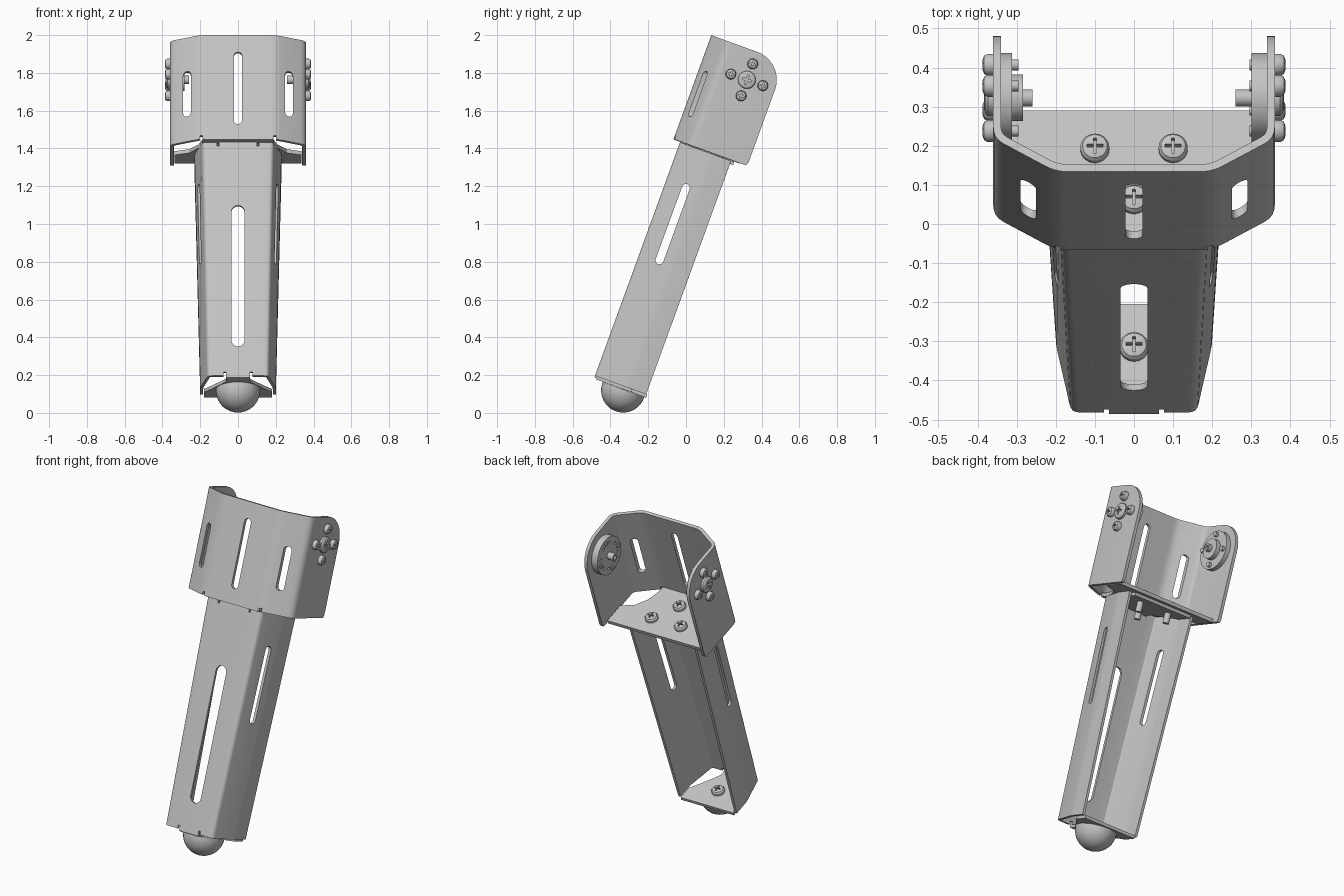
import bpy, bmesh, math
from mathutils import Matrix, Vector

cube = bpy.data.objects.get("Cube")
if cube:
    bpy.data.objects.remove(cube, do_unlink=True)

TILT = Matrix.Rotation(math.radians(-20), 4, 'X')
parts = []

steel = bpy.data.materials.new("light_grey_metal")
steel.use_nodes = True
GREY = (0.55, 0.55, 0.55, 1)
steel.diffuse_color = GREY
steel.node_tree.nodes["Principled BSDF"].inputs["Base Color"].default_value = GREY


def make(name, bm, keep=True):
    bmesh.ops.recalc_face_normals(bm, faces=bm.faces)
    mesh = bpy.data.meshes.new(name)
    bm.to_mesh(mesh)
    bm.free()
    mesh.materials.append(steel)
    ob = bpy.data.objects.new(name, mesh)
    bpy.context.collection.objects.link(ob)
    if keep:
        parts.append(ob)
    return ob


def apply(ob, mod):
    bpy.context.view_layer.objects.active = ob
    bpy.ops.object.modifier_apply(modifier=mod.name)


def boolean(ob, cutter, operation='DIFFERENCE'):
    mod = ob.modifiers.new("cut", 'BOOLEAN')
    mod.operation = operation
    mod.object = cutter
    mod.solver = 'EXACT'
    apply(ob, mod)
    bpy.data.objects.remove(cutter, do_unlink=True)


def prism(name, pts, axis, a, b, keep=True):
    """Extrude a 2D outline along an axis from a to b."""
    place = {'x': lambda p, t: (t, p[0], p[1]),
             'y': lambda p, t: (p[0], t, p[1]),
             'z': lambda p, t: (p[0], p[1], t)}[axis]
    bm = bmesh.new()
    lo = [bm.verts.new(place(p, a)) for p in pts]
    hi = [bm.verts.new(place(p, b)) for p in pts]
    bm.faces.new(lo)
    bm.faces.new(hi)
    for i in range(len(pts)):
        j = (i + 1) % len(pts)
        bm.faces.new((lo[i], lo[j], hi[j], hi[i]))
    return make(name, bm, keep)


def arc(cx, cy, r, start, end, n=8):
    angles = [math.radians(start + (end - start) * i / n) for i in range(n + 1)]
    return [(cx + r * math.cos(t), cy + r * math.sin(t)) for t in angles]


def slot(ob, c, low, high, r, axis, a, b):
    """Cut a round-ended slot."""
    pts = arc(c, high - r, r, 0, 180) + arc(c, low + r, r, 180, 360)
    boolean(ob, prism("slot_cutter", pts, axis, a, b, False))


def notch(ob, u, w, front):
    """Cut a bend relief into the front wall."""
    pts = [(u - .007, w - .02), (u + .007, w - .02), (u + .007, w + .02), (u - .007, w + .02)]
    boolean(ob, prism("notch_cutter", pts, 'y', front - .05, front + .05, False))


def mirrored(half):
    """Complete a right half outline with its mirror image."""
    return half + [(-x, y) for x, y in reversed(half)]


def rounded(pts, r):
    """Replace the inner corners of a path with small bends."""
    pts = [Vector(p) for p in pts]
    out = [pts[0]]
    for a, b, c in zip(pts, pts[1:], pts[2:]):
        p, q = b + (a - b).normalized() * r, b + (c - b).normalized() * r
        out += [p * (1 - t) ** 2 + b * 2 * t * (1 - t) + q * t * t
                for t in (0, .25, .5, .75, 1)]
    return out + [pts[-1]]


def bent_sheet(name, low, high, w0, w1, thick, r):
    """Folded sheet metal between a bottom and a top section."""
    bm = bmesh.new()
    lo = [bm.verts.new((p.x, p.y, w0)) for p in rounded(mirrored(low), r)]
    hi = [bm.verts.new((p.x, p.y, w1)) for p in rounded(mirrored(high), r)]
    for i in range(len(lo) - 1):
        bm.faces.new((lo[i], lo[i + 1], hi[i + 1], hi[i]))
    bmesh.ops.recalc_face_normals(bm, faces=bm.faces)
    mid = min(bm.faces, key=lambda f: f.calc_center_median().y)
    if mid.normal.y > 0:
        bmesh.ops.reverse_faces(bm, faces=bm.faces)
    mesh = bpy.data.meshes.new(name)
    bm.to_mesh(mesh)
    bm.free()
    mesh.materials.append(steel)
    ob = bpy.data.objects.new(name, mesh)
    bpy.context.collection.objects.link(ob)
    parts.append(ob)
    mod = ob.modifiers.new("thickness", 'SOLIDIFY')
    mod.thickness = thick
    mod.offset = -1
    mod.use_even_offset = True
    apply(ob, mod)
    return ob


def lathe(name, profile, matrix, segs=28):
    """Revolve (radius, height) points, then place the result."""
    bm = bmesh.new()
    rings = []
    for r, h in profile:
        if r == 0:
            rings.append([bm.verts.new((0, 0, h))] * segs)
        else:
            rings.append([bm.verts.new((x, y, h)) for x, y in arc(0, 0, r, 0, 360, segs)[:-1]])
    for lo, hi in zip(rings, rings[1:]):
        for i in range(segs):
            j = (i + 1) % segs
            corners = list(dict.fromkeys((lo[i], lo[j], hi[j], hi[i])))
            if len(corners) > 2:
                bm.faces.new(corners)
    bm.transform(matrix)
    return make(name, bm)


def screw(name, r, height, shank, matrix):
    """Domed head with a cross recess and a shank below."""
    s = r * .5
    ob = lathe(name, [(0, -shank), (s, -shank), (s, 0), (r, 0), (r, height * .55),
                      (r * .85, height * .85), (r * .5, height), (0, height)], Matrix())
    a, b = r * .11, r * .55
    cross = [(b, -a), (b, a), (a, a), (a, b), (-a, b), (-a, a),
             (-b, a), (-b, -a), (-a, -a), (-a, -b), (a, -b), (a, -a)]
    boolean(ob, prism("cross_cutter", cross, 'z', height * .35, height * 2, False))
    ob.data.transform(matrix)


# Upper bracket: folded wall trimmed to rounded ears
BASE, TOP, FRONT = 1.34, 1.925, -.558
HUB_V, HUB_W, EAR = -.3, 1.767, .158
half = [(.36, -.1), (.36, -.467), (.2, FRONT)]
bracket = bent_sheet("upper_bracket", half, half, BASE, TOP, .02, .03)
ear = ([(-.7, BASE - .01), (-.7, TOP + .01), (HUB_V, TOP)][:2] + [(HUB_V, TOP + .01)]
       + arc(HUB_V, HUB_W, EAR, 90, 0, 14) + [(-.142, 1.36), (-.147, 1.345), (-.16, BASE - .01)])
boolean(bracket, prism("ear_cutter", ear, 'x', -.6, .6, False), 'INTERSECT')
slot(bracket, 0, 1.424, 1.83, .022, 'y', -.7, -.4)
for s in (-1, 1):
    slot(bracket, s * .27, 1.48, 1.736, .02, 'y', -.7, -.4)
    notch(bracket, s * .195, BASE, FRONT)
flange = [(.335, -.185), (.335, -.32), (.26, -.35), (.21, -.42), (.187, -.5), (.187, FRONT + .008), (.18, FRONT)]
prism("bracket_flange", mirrored(flange), 'z', BASE - .003, BASE + .018)

# Lower leg: tapering folded channel with slots
LEG = -.52
leg = bent_sheet("lower_leg", [(.2, -.232), (.2, -.335), (.16, LEG)],
                 [(.232, -.232), (.23, -.335), (.186, LEG)], .02, 1.335, .016, .02)
slot(leg, 0, .185, .98, .035, 'y', -.6, -.45)
slot(leg, -.408, .69, 1.14, .021, 'x', -.5, .5)
for s in (-1, 1):
    notch(leg, s * .07, .02, LEG)
    notch(leg, s * .105, 1.335, LEG)

# Bent end plates of the leg
foot = [(.18, -.226), (.18, -.31), (.14, -.36), (.09, -.43), (.064, -.47), (.064, LEG + .012)]
prism("foot_plate", mirrored(foot), 'z', .004, .022)
prism("foot_tab", mirrored([(.064, LEG + .016), (.064, LEG)]), 'z', .01, .06)
head = [(.2, -.215), (.2, -.32), (.16, -.38), (.1, -.46), (.1, LEG)]
prism("leg_top_plate", mirrored(head), 'z', 1.318, BASE - .004)

# Ball foot
ball = [(.117 * math.sin(t), -.117 * math.cos(t)) for t in [math.pi / 2 * i / 12 for i in range(13)]]
lathe("ball_foot", ball + [(.117, .005), (0, .005)], Matrix.Translation((0, -.353, -.002)), 40)

# Plate screws
for u, v in ((-.1, -.291), (.1, -.291), (0, -.43)):
    screw("flange_screw", .037, .028, .1, Matrix.Translation((u, v, BASE + .018)))
screw("foot_screw", .037, .028, .03, Matrix.Translation((0, -.345, .022)))

# Joint hubs and their screws
for s, side in ((1, "left"), (-1, "right")):
    def at(x, dv=0, dw=0):
        return (Matrix.Translation((s * x, HUB_V + dv, HUB_W + dw))
                @ Matrix.Rotation(s * math.pi / 2, 4, 'Y'))
    depth = .3 if s > 0 else .312
    disc = lathe(side + "_hub_disc", [(0, depth - .34), (.115, depth - .34), (.115, .003), (0, .003)],
                 at(.34), 40)
    ring = [(.012, -.04), (.022, -.04), (.022, .002), (.012, .002), (.012, -.04)]
    lathe(side + "_hub_post", ring, at(.3))
    if s < 0:
        lathe("right_horn", [(.022, 0), (.06, 0), (.06, .03), (.022, .03), (.022, 0)], at(.284))
    else:
        for i in range(8):
            x, y = arc(HUB_V, HUB_W, .08, 22, 382, 8)[i]
            hole = arc(x, y, .009, 0, 360, 10)[:-1]
            boolean(disc, prism("hole_cutter", hole, 'x', .28, .32, False))
    screw(side + "_centre_screw", .047, .024, .02, at(.36))
    for i in range(4):
        a = i * math.pi / 2
        screw(side + "_hub_screw", .028, .027, .065, at(.36, .09 * math.cos(a), .09 * math.sin(a)))

# Lean the whole leg and shade it
for ob in parts:
    ob.data.transform(TILT)
    bpy.ops.object.select_all(action='DESELECT')
    ob.select_set(True)
    bpy.context.view_layer.objects.active = ob
    bpy.ops.object.shade_smooth_by_angle(angle=math.radians(30))
